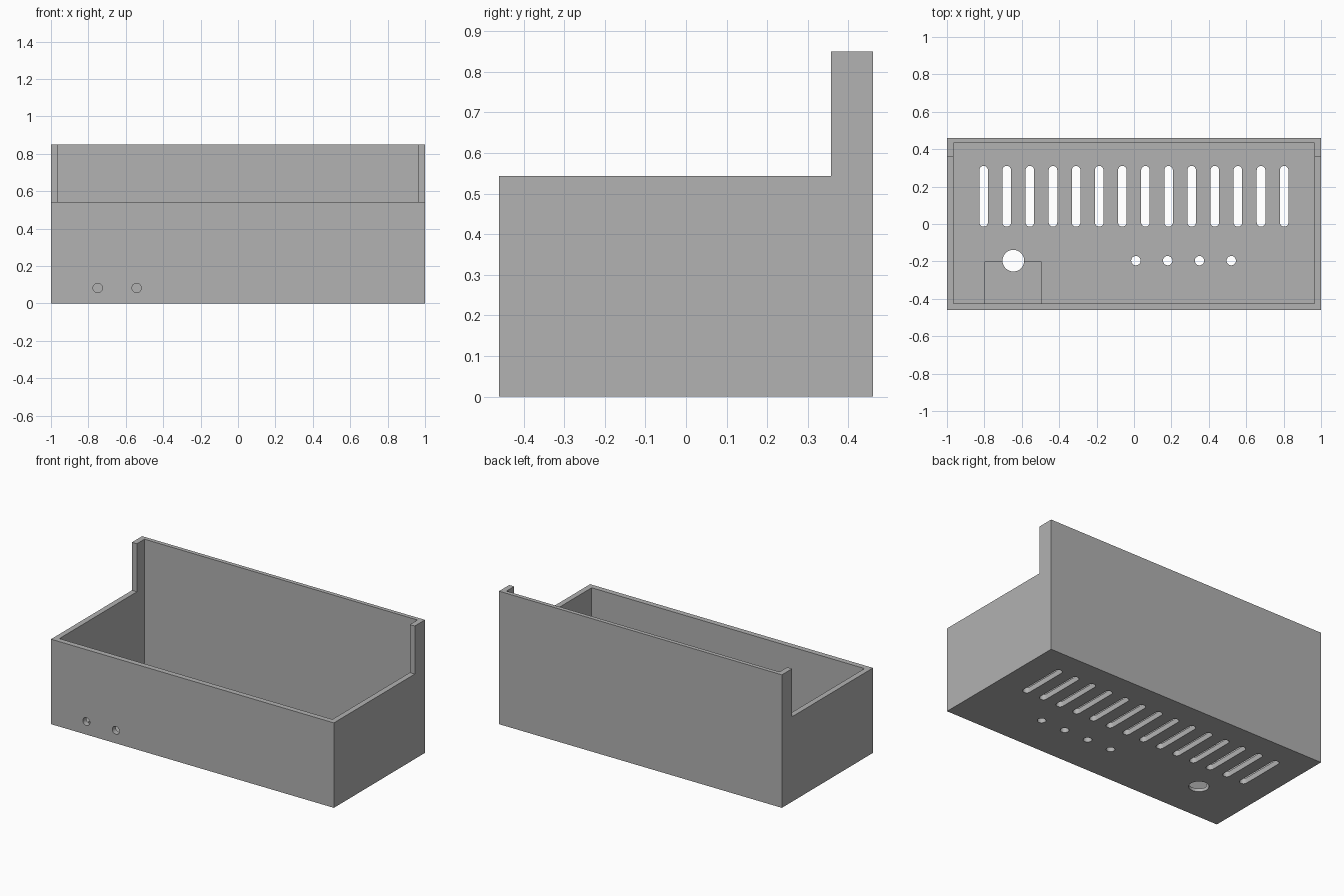
import bpy
import bmesh
from math import pi, cos, sin
from mathutils import Matrix

old = bpy.data.objects.get("Cube")
if old:
    bpy.data.objects.remove(old, do_unlink=True)

HALF_X, HALF_Y, TOP = 1.0, 0.46, 0.85
STEP_Y, STEP_Z = 0.357, 0.543
WALL, FLOOR = 0.035, 0.035

grey = bpy.data.materials.new("plain grey")
grey.use_nodes = True
colour = (0.445, 0.445, 0.445, 1)
grey.diffuse_color = colour
grey.node_tree.nodes["Principled BSDF"].inputs["Base Color"].default_value = colour


def prism(name, outline, depth, matrix):
    """Extrude a flat outline along its local z and place it."""
    bm = bmesh.new()
    face = bm.faces.new([bm.verts.new((u, v, 0)) for u, v in outline])
    side = bmesh.ops.extrude_face_region(bm, geom=[face])["geom"]
    moved = [g for g in side if isinstance(g, bmesh.types.BMVert)]
    bmesh.ops.translate(bm, verts=moved, vec=(0, 0, depth))
    bmesh.ops.transform(bm, matrix=matrix, verts=bm.verts)
    bmesh.ops.recalc_face_normals(bm, faces=bm.faces)
    mesh = bpy.data.meshes.new(name)
    bm.to_mesh(mesh)
    bm.free()
    mesh.materials.append(grey)
    obj = bpy.data.objects.new(name, mesh)
    bpy.context.collection.objects.link(obj)
    return obj


def rectangle(x0, x1, y0, y1):
    return [(x0, y0), (x1, y0), (x1, y1), (x0, y1)]


def capsule(radius, straight=0.0, steps=16):
    """Circle, or a slot when the straight part is longer than zero."""
    points = []
    for end in (0, 1):
        shift = straight / 2 * (1 - 2 * end)
        count = steps + 1 if straight else steps
        for i in range(count):
            a = pi * (end + i / steps)
            points.append((radius * cos(a), shift + radius * sin(a)))
    return points


def cut(body, outline, depth, matrix):
    cutter = prism("cutter", outline, depth, matrix)
    cutter.hide_render = True
    mod = body.modifiers.new("cut", 'BOOLEAN')
    mod.operation = 'DIFFERENCE'
    mod.solver = 'EXACT'
    mod.object = cutter
    bpy.context.view_layer.update()
    graph = bpy.context.evaluated_depsgraph_get()
    mesh = bpy.data.meshes.new_from_object(body.evaluated_get(graph))
    body.modifiers.clear()
    body.data = mesh
    bpy.data.objects.remove(cutter, do_unlink=True)


# Enclosure body: stepped side profile, extruded across the width
side_profile = [(-HALF_Y, 0), (HALF_Y, 0), (HALF_Y, TOP),
                (STEP_Y, TOP), (STEP_Y, STEP_Z), (-HALF_Y, STEP_Z)]
yz_to_world = Matrix(((0, 0, 1, -HALF_X), (1, 0, 0, 0), (0, 1, 0, 0), (0, 0, 0, 1)))
body = prism("enclosure", side_profile, 2 * HALF_X, yz_to_world)

# Open cavity and the shallow board pocket in the floor
inner_front, inner_back = -HALF_Y + WALL, HALF_Y - 0.026
cut(body, rectangle(-HALF_X + WALL, HALF_X - WALL, inner_front, inner_back),
    TOP, Matrix.Translation((0, 0, FLOOR)))
cut(body, rectangle(-0.797, -0.498, inner_front, -0.2),
    0.1, Matrix.Translation((0, 0, 0.02)))

# Ventilation slots
for i in range(14):
    x = -0.804 + i * 0.1236
    cut(body, capsule(0.023, 0.279), 0.2, Matrix.Translation((x, 0.148, -0.1)))

# Knob hole and indicator holes through the floor
for x, radius in ((-0.645, 0.058), (0.01, 0.025), (0.18, 0.025),
                  (0.35, 0.025), (0.52, 0.025)):
    cut(body, capsule(radius), 0.2, Matrix.Translation((x, -0.196, -0.1)))

# Socket holes through the front wall
for x in (-0.75, -0.542):
    place = Matrix.Translation((x, -0.42 + 0.02, 0.083)) @ Matrix.Rotation(pi / 2, 4, 'X')
    cut(body, capsule(0.025), 0.1, place)

bpy.ops.object.select_all(action='DESELECT')
body.select_set(True)
bpy.context.view_layer.objects.active = body
bpy.ops.object.shade_smooth_by_angle()
